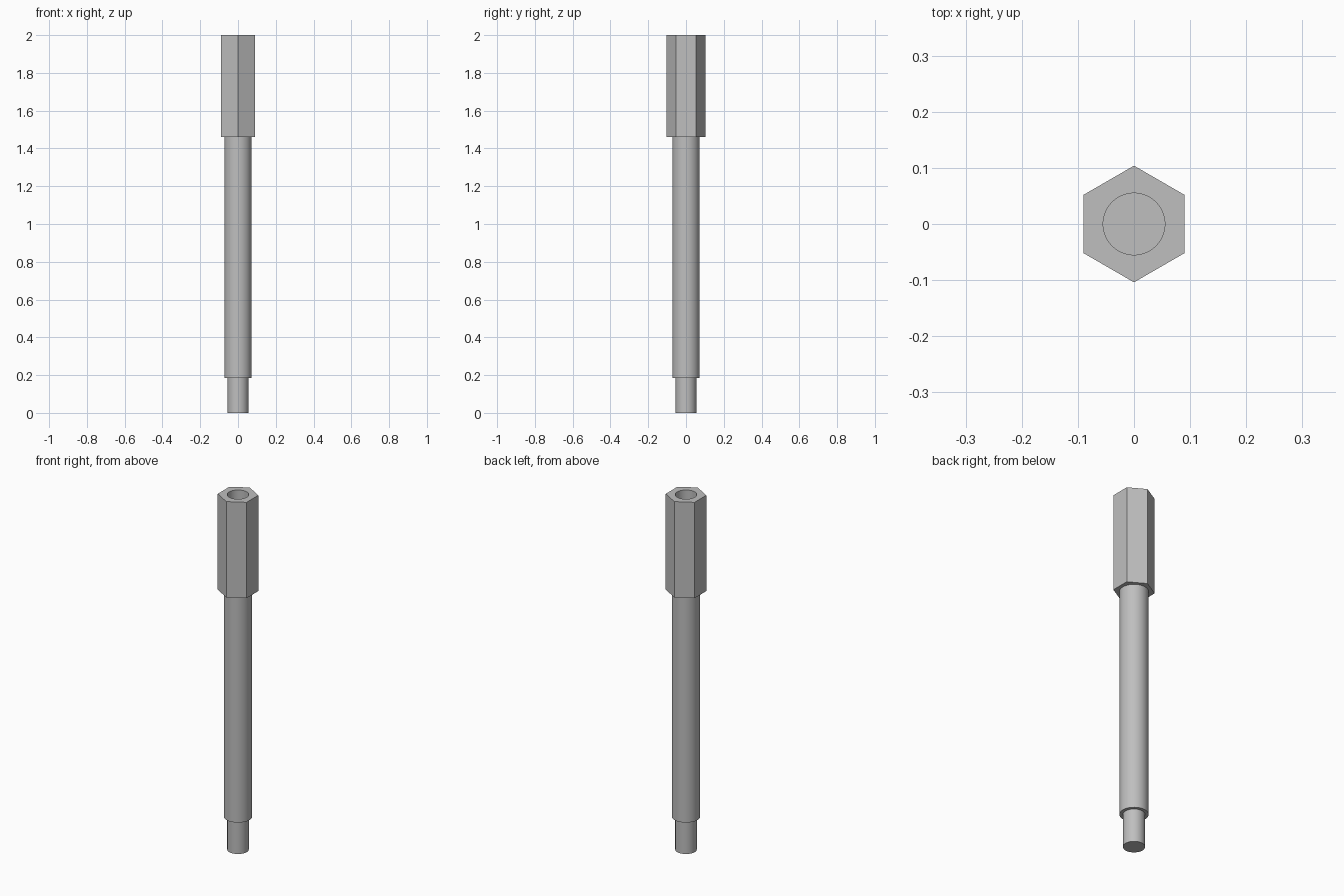
import bpy
import bmesh
from math import cos, sin, pi, radians

SEGMENTS = 64
HEX_RADIUS = 0.18 / 3 ** 0.5
SHAFT_RADIUS = 0.072
STUD_RADIUS = 0.055
STUD_TOP, HEAD_BOTTOM, HEAD_TOP = 0.185, 1.46, 2.0
BORE_BOTTOM = 1.6

cube = bpy.data.objects.get("Cube")
if cube:
    bpy.data.objects.remove(cube, do_unlink=True)

steel = bpy.data.materials.new("grey steel")
steel.use_nodes = True
grey = (0.52, 0.52, 0.52, 1)
steel.diffuse_color = grey
steel.node_tree.nodes["Principled BSDF"].inputs["Base Color"].default_value = grey


def ring(bm, radius, z, sides=SEGMENTS):
    """Closed loop with a corner on the y axis."""
    verts = [bm.verts.new((radius * sin(2 * pi * i / sides),
                           radius * cos(2 * pi * i / sides), z))
             for i in range(sides)]
    edges = [bm.edges.new((verts[i - 1], verts[i])) for i in range(sides)]
    return verts, edges


def wall(bm, lower, upper):
    a, b = lower[0], upper[0]
    for i in range(len(a)):
        bm.faces.new((a[i - 1], a[i], b[i], b[i - 1]))


def collar(bm, outer, inner):
    bmesh.ops.triangle_fill(bm, use_beauty=True, edges=outer[1] + inner[1])


def finish(bm, name):
    bmesh.ops.recalc_face_normals(bm, faces=bm.faces[:])
    mesh = bpy.data.meshes.new(name)
    bm.to_mesh(mesh)
    bm.free()
    mesh.materials.append(steel)
    obj = bpy.data.objects.new(name, mesh)
    bpy.context.collection.objects.link(obj)
    bpy.ops.object.select_all(action='DESELECT')
    obj.select_set(True)
    bpy.context.view_layer.objects.active = obj
    bpy.ops.object.shade_smooth_by_angle(angle=radians(30))


# One solid turned body: stud, shaft, hex head and blind bore
bm = bmesh.new()
stud_low = ring(bm, STUD_RADIUS, 0)
stud_high = ring(bm, STUD_RADIUS, STUD_TOP)
shaft_low = ring(bm, SHAFT_RADIUS, STUD_TOP)
shaft_high = ring(bm, SHAFT_RADIUS, HEAD_BOTTOM)
hex_low = ring(bm, HEX_RADIUS, HEAD_BOTTOM, 6)
hex_high = ring(bm, HEX_RADIUS, HEAD_TOP, 6)
bore_high = ring(bm, STUD_RADIUS, HEAD_TOP)
bore_low = ring(bm, STUD_RADIUS, BORE_BOTTOM)

for lower, upper in ((stud_low, stud_high), (shaft_low, shaft_high),
                     (hex_low, hex_high), (bore_low, bore_high)):
    wall(bm, lower, upper)

# Shoulders and top rim
for outer, inner in ((shaft_low, stud_high), (hex_low, shaft_high),
                     (hex_high, bore_high)):
    collar(bm, outer, inner)

# Stud end and bore floor
for end in (stud_low, bore_low):
    bm.faces.new(end[0])

finish(bm, "hex_standoff")
